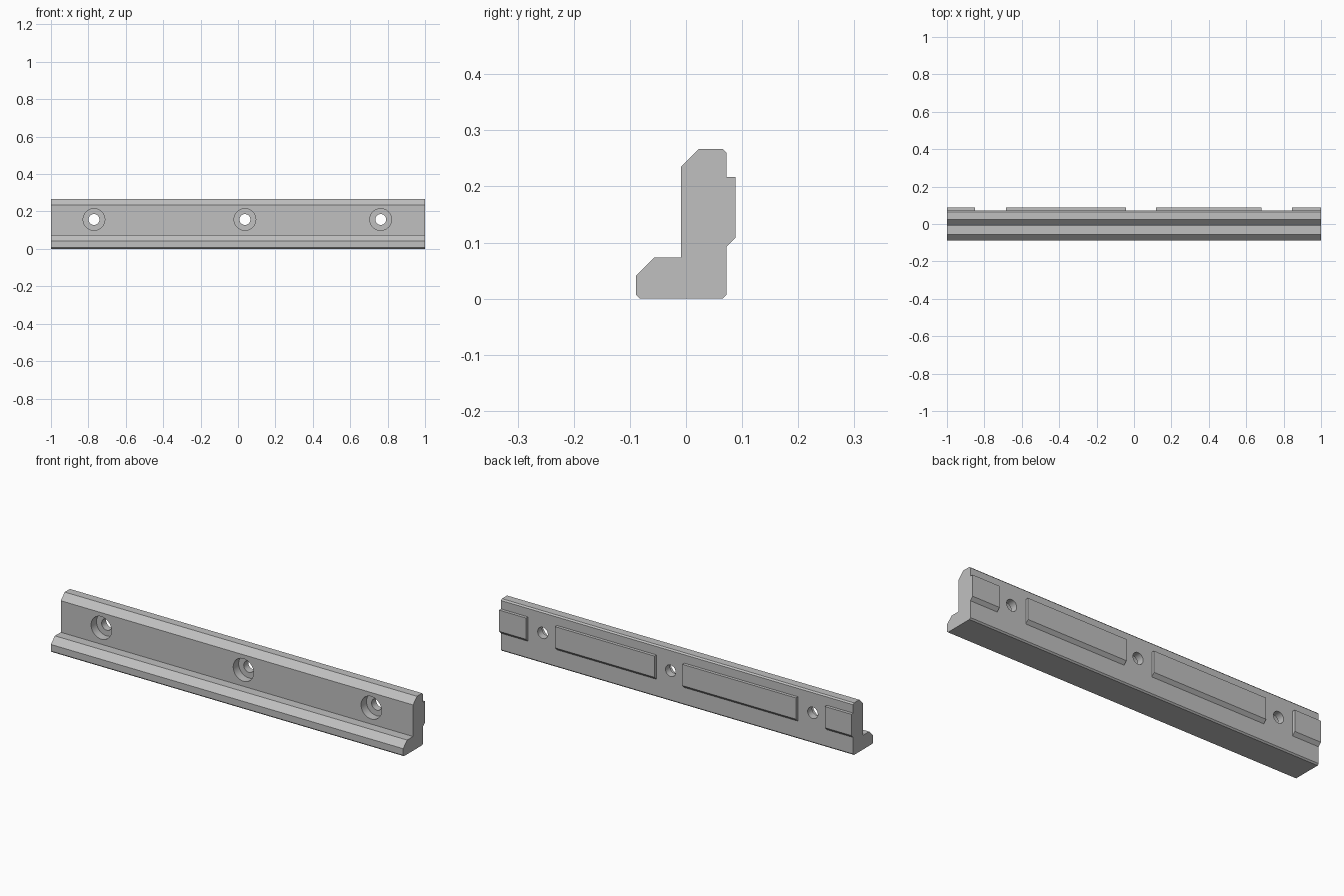
import bpy
import bmesh
from math import pi, radians
from mathutils import Matrix

cube = bpy.data.objects.get("Cube")
if cube:
    bpy.data.objects.remove(cube, do_unlink=True)

grey = bpy.data.materials.new("plain grey")
grey.use_nodes = True
grey.diffuse_color = (0.53, 0.53, 0.53, 1)
grey.node_tree.nodes["Principled BSDF"].inputs["Base Color"].default_value = grey.diffuse_color


def add_object(name, bm):
    bmesh.ops.recalc_face_normals(bm, faces=bm.faces)
    mesh = bpy.data.meshes.new(name)
    bm.to_mesh(mesh)
    bm.free()
    mesh.materials.append(grey)
    obj = bpy.data.objects.new(name, mesh)
    bpy.context.collection.objects.link(obj)
    return obj


def extrude_along_x(name, profile, x0, x1):
    """Sweep a (y, z) profile from x0 to x1."""
    bm = bmesh.new()
    face = bm.faces.new([bm.verts.new((x0, y, z)) for y, z in profile])
    result = bmesh.ops.extrude_face_region(bm, geom=[face])
    verts = [v for v in result["geom"] if isinstance(v, bmesh.types.BMVert)]
    bmesh.ops.translate(bm, verts=verts, vec=(x1 - x0, 0, 0))
    return add_object(name, bm)


def cut_cylinder(target, x, z, radius, y0, y1):
    """Cut a round hole running from y0 to y1."""
    bm = bmesh.new()
    place = Matrix.Translation((x, (y0 + y1) / 2, z)) @ Matrix.Rotation(pi / 2, 4, "X")
    bmesh.ops.create_cone(bm, cap_ends=True, segments=48, radius1=radius,
                          radius2=radius, depth=y1 - y0, matrix=place)
    cutter = add_object("hole_cutter", bm)
    cutter.hide_render = True
    mod = target.modifiers.new("hole", "BOOLEAN")
    mod.operation = "DIFFERENCE"
    mod.solver = "EXACT"
    mod.object = cutter
    bpy.context.view_layer.objects.active = target
    bpy.ops.object.modifier_apply(modifier=mod.name)
    bpy.data.objects.remove(cutter, do_unlink=True)


# L-shaped rail with chamfered edges
rail = extrude_along_x("rail", [
    (-0.082, 0), (0.065, 0), (0.072, 0.007), (0.072, 0.26), (0.065, 0.267),
    (0.023, 0.267), (-0.009, 0.235), (-0.009, 0.073), (-0.057, 0.073),
    (-0.089, 0.041), (-0.089, 0.007)], -1, 1)

# Counterbored screw holes
for x in (-0.77, 0.037, 0.763):
    cut_cylinder(rail, x, 0.157, 0.058, -0.05, 0.035)
    cut_cylinder(rail, x, 0.157, 0.029, -0.05, 0.12)

# Raised pads on the back, sloped underneath
pad_profile = [(0.072, 0.092), (0.088, 0.108), (0.088, 0.217), (0.072, 0.217)]
pad_spans = {"right_end_pad": (-1, -0.85), "right_long_pad": (-0.685, -0.042),
             "left_long_pad": (0.117, 0.682), "left_end_pad": (0.846, 1)}
for name, (x0, x1) in pad_spans.items():
    extrude_along_x(name, pad_profile, x0, x1)

# Smooth hole walls, crisp edges
bpy.ops.object.select_all(action="DESELECT")
rail.select_set(True)
bpy.context.view_layer.objects.active = rail
bpy.ops.object.shade_smooth_by_angle(angle=radians(20))
